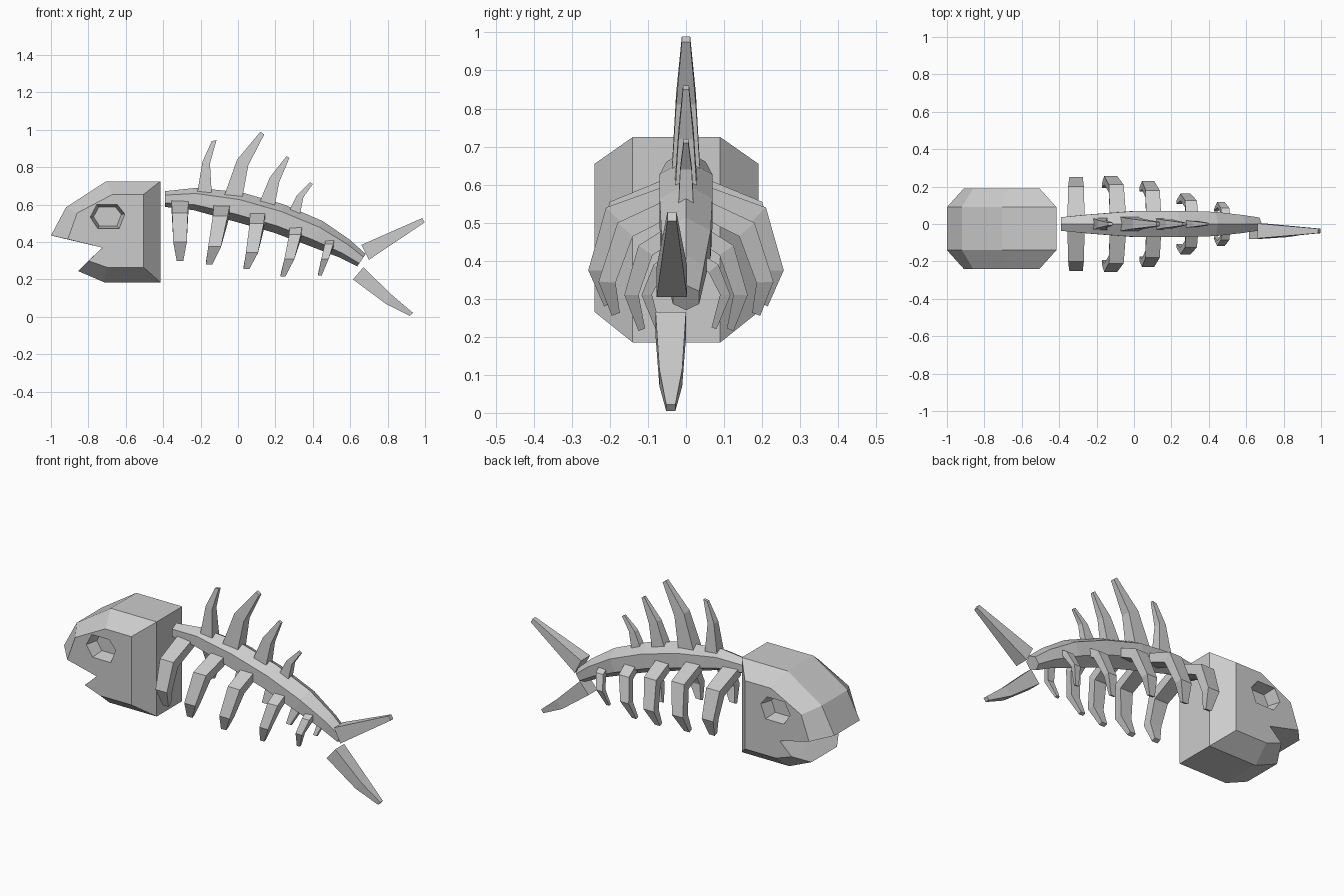
import bpy, bmesh
from math import cos, sin, pi
from mathutils import Vector

if "Cube" in bpy.data.objects:
    bpy.data.objects.remove(bpy.data.objects["Cube"])


def build(name, chains):
    """Make one object from chains of cross-section rings, each lofted and capped."""
    bm = bmesh.new()
    for rings in chains:
        vs = [[bm.verts.new(p) for p in ring] for ring in rings]
        n = len(vs[0])
        for a, b in zip(vs, vs[1:]):
            for i in range(n):
                j = (i + 1) % n
                bm.faces.new((a[i], a[j], b[j], b[i]))
        bm.faces.new(vs[0][::-1])
        bm.faces.new(vs[-1])
    bmesh.ops.recalc_face_normals(bm, faces=bm.faces[:])
    me = bpy.data.meshes.new(name)
    bm.to_mesh(me)
    bm.free()
    ob = bpy.data.objects.new(name, me)
    bpy.context.collection.objects.link(ob)
    return ob


# Head: mid profile with a smaller profile on each side forming wide chamfers
mid = [(-1.0, .435), (-.92, .585), (-.705, .725), (-.415, .725), (-.415, .185),
       (-.715, .185), (-.855, .245), (-.80, .30), (-.725, .37)]
side = [(-.91, .415), (-.86, .555), (-.67, .655), (-.505, .655), (-.505, .265),
        (-.70, .265), (-.80, .30), (-.775, .322), (-.725, .37)]
head = build("head", [[[(x, y, z) for x, z in prof] for prof, y in
                       ((side, -.24), (mid, -.14), (mid, .09), (side, .19))]])

# Eye sockets: tapered hexagonal recesses on both sides
hexa = [(-.79, .533), (-.755, .60), (-.645, .60), (-.605, .55), (-.635, .472), (-.75, .472)]


def socket(y, d):
    def ring(s, yy):
        return [(-.70 + (x + .70) * s, yy, .54 + (z - .54) * s) for x, z in hexa]
    return [ring(1.1, y - d * .5), ring(1, y), ring(.8, y + d)]


cutter = build("eye_cutter", [socket(-.24, .07), socket(.19, -.07)])
mod = head.modifiers.new("eyes", 'BOOLEAN')
mod.operation = 'DIFFERENCE'
mod.solver = 'EXACT'
mod.object = cutter
bpy.context.view_layer.objects.active = head
head.select_set(True)
bpy.ops.object.modifier_apply(modifier="eyes")
bpy.data.objects.remove(cutter)

# Backbone: hexagonal section along a drooping curve (x, z, radius)
path = [(-.39, .63, .042), (-.23, .63, .06), (0, .588, .08), (.22, .525, .08),
        (.42, .445, .075), (.57, .365, .055), (.66, .303, .04)]
rings = []
for k, (x, z, r) in enumerate(path):
    a, b = path[max(k - 1, 0)], path[min(k + 1, len(path) - 1)]
    t = Vector((b[0] - a[0], 0, b[1] - a[1])).normalized()
    up = Vector((-t.z, 0, t.x))
    rings.append([Vector((x, 0, z)) + up * r * cos(i * pi / 3)
                  + Vector((0, r * sin(i * pi / 3), 0)) for i in range(6)])
build("backbone", [rings])


def blade(name, stations, y0=0):
    """Flat-sided spike from (left x, z, right x, z, half thickness) stations."""
    build(name, [[[(xa, y0 - h, za), (xb, y0 - h, zb), (xb, y0 + h, zb), (xa, y0 + h, za)]
                  for xa, za, xb, zb, h in stations]])


# Upper spikes, front to back
spikes = [
    [(-.22, .65, -.14, .65, .032), (-.19, .83, -.15, .82, .02), (-.14, .94, -.115, .945, .008)],
    [(-.08, .63, .02, .62, .038), (-.005, .84, .055, .81, .026), (.12, .99, .14, .975, .011)],
    [(.11, .60, .19, .56, .03), (.17, .745, .22, .72, .02), (.26, .86, .275, .85, .008)],
    [(.265, .55, .325, .52, .021), (.315, .65, .35, .64, .015), (.385, .72, .40, .71, .006)],
]
for i, s in enumerate(spikes):
    blade(f"upper_spike_{i + 1}", s)

# Tail fins
blade("tail_fin_upper", [(.66, .385, .70, .305, .04), (.985, .528, .998, .505, .012)], -.037)
blade("tail_fin_lower", [(.615, .20, .67, .265, .04), (.79, .07, .825, .115, .03),
                         (.92, .005, .935, .022, .012)], -.04)

# Ribs: mirrored pairs, outer path (x, y, z) bending down and inward, with size factor
ribs = [
    ([(-.31, .03, .625), (-.31, .20, .555), (-.31, .25, .40), (-.31, .21, .30)], 1),
    ([(-.085, .03, .605), (-.095, .21, .54), (-.125, .257, .375), (-.155, .215, .28)], .95),
    ([(.105, .03, .57), (.10, .18, .50), (.075, .23, .345), (.045, .195, .255)], .9),
    ([(.31, .03, .50), (.305, .125, .44), (.275, .162, .31), (.24, .125, .215)], .75),
    ([(.49, .02, .43), (.487, .085, .39), (.465, .117, .31), (.437, .08, .22)], .55),
]
for i, (pts, s) in enumerate(ribs):
    chains = []
    for m in (-1, 1):
        rings = []
        for k, (x, y, z) in enumerate(pts):
            a, b = pts[max(k - 1, 0)], pts[min(k + 1, 3)]
            t = Vector((0, b[1] - a[1], b[2] - a[2])).normalized()
            w = (.046, .042, .036, .018)[k] * s          # half width
            d = (.05, .06, .05, .025)[k] * s             # thickness toward the inside
            yi, zi = y + t.z * d, z - t.y * d
            rings.append([(x - w, m * y, z), (x + w, m * y, z),
                          (x + w, m * yi, zi), (x - w, m * yi, zi)])
        chains.append(rings)
    build(f"rib_pair_{i + 1}", chains)
